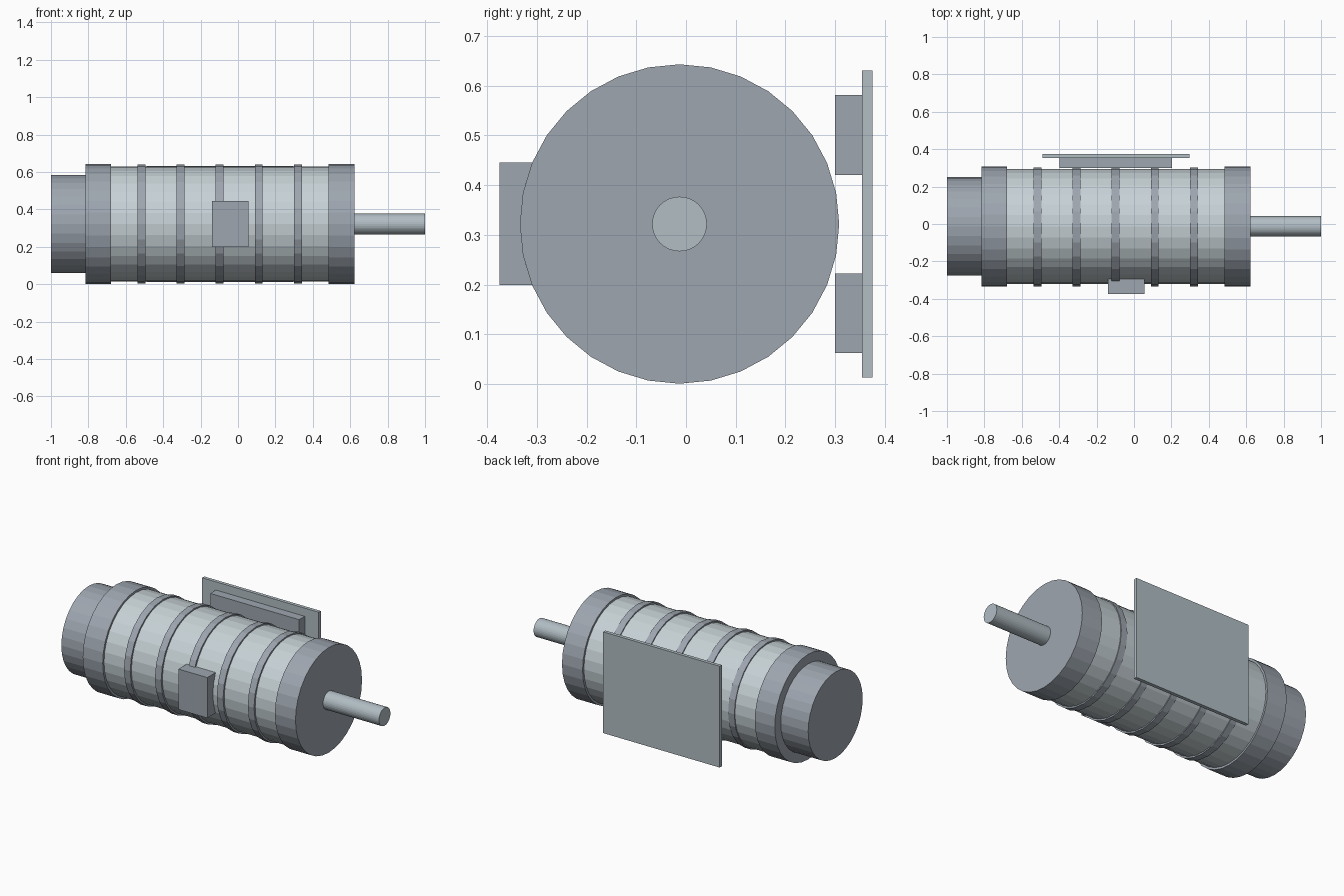
import bpy, math

if "Cube" in bpy.data.objects:
    bpy.data.objects.remove(bpy.data.objects["Cube"])

CY, CZ = -0.013, 0.322  # motor axis


def paint(name, rgb):
    m = bpy.data.materials.new(name)
    m.diffuse_color = (*rgb, 1)
    m.use_nodes = True
    m.node_tree.nodes["Principled BSDF"].inputs["Base Color"].default_value = m.diffuse_color
    return m


DARK = paint("dark_steel", (0.34, 0.38, 0.43))
LIGHT = paint("light_steel", (0.57, 0.64, 0.67))
MID = paint("mid_steel", (0.44, 0.51, 0.55))


def cyl(name, x0, x1, r, mat, sides=32, dy=0.0):
    """Flat-shaded cylinder lying along x."""
    bpy.ops.mesh.primitive_cylinder_add(
        vertices=sides, radius=r, depth=x1 - x0,
        location=((x0 + x1) / 2, CY + dy, CZ),
        rotation=(0, math.pi / 2, 0))
    bpy.context.object.name = name
    bpy.context.object.data.materials.append(mat)


def box(name, x, y, z, mat):
    """Box given by its (min, max) range on each axis."""
    bpy.ops.mesh.primitive_cube_add(
        size=1, location=[(a + b) / 2 for a, b in (x, y, z)])
    ob = bpy.context.object
    ob.name = name
    ob.scale = [b - a for a, b in (x, y, z)]
    bpy.ops.object.transform_apply(location=False, rotation=False, scale=True)
    ob.data.materials.append(mat)


# Motor housing, end caps, fan cover and drive shaft
cyl("housing", -0.70, 0.50, 0.308, LIGHT)
cyl("rear_end_cap", -0.815, -0.68, 0.321, DARK)
cyl("front_end_cap", 0.483, 0.622, 0.321, DARK)
cyl("fan_cover", -1.0, -0.80, 0.263, DARK)
cyl("shaft", 0.60, 1.0, 0.055, MID)

# Cooling bands around the housing
for i in range(5):
    x = -0.516 + i * 0.209
    cyl(f"cooling_band_{i + 1}", x - 0.021, x + 0.021, 0.317, DARK, 24, -0.003)

# Terminal box on the front side
box("terminal_box", (-0.14, 0.055), (-0.375, -0.29), (0.199, 0.446), DARK)

# Mounting rails and base plate on the back side
for label, z in (("lower", (0.063, 0.222)), ("upper", (0.421, 0.581))):
    box(f"{label}_mounting_rail", (-0.397, 0.203), (0.30, 0.355), z, DARK)
box("base_plate", (-0.49, 0.297), (0.354, 0.375), (0.013, 0.631), MID)
